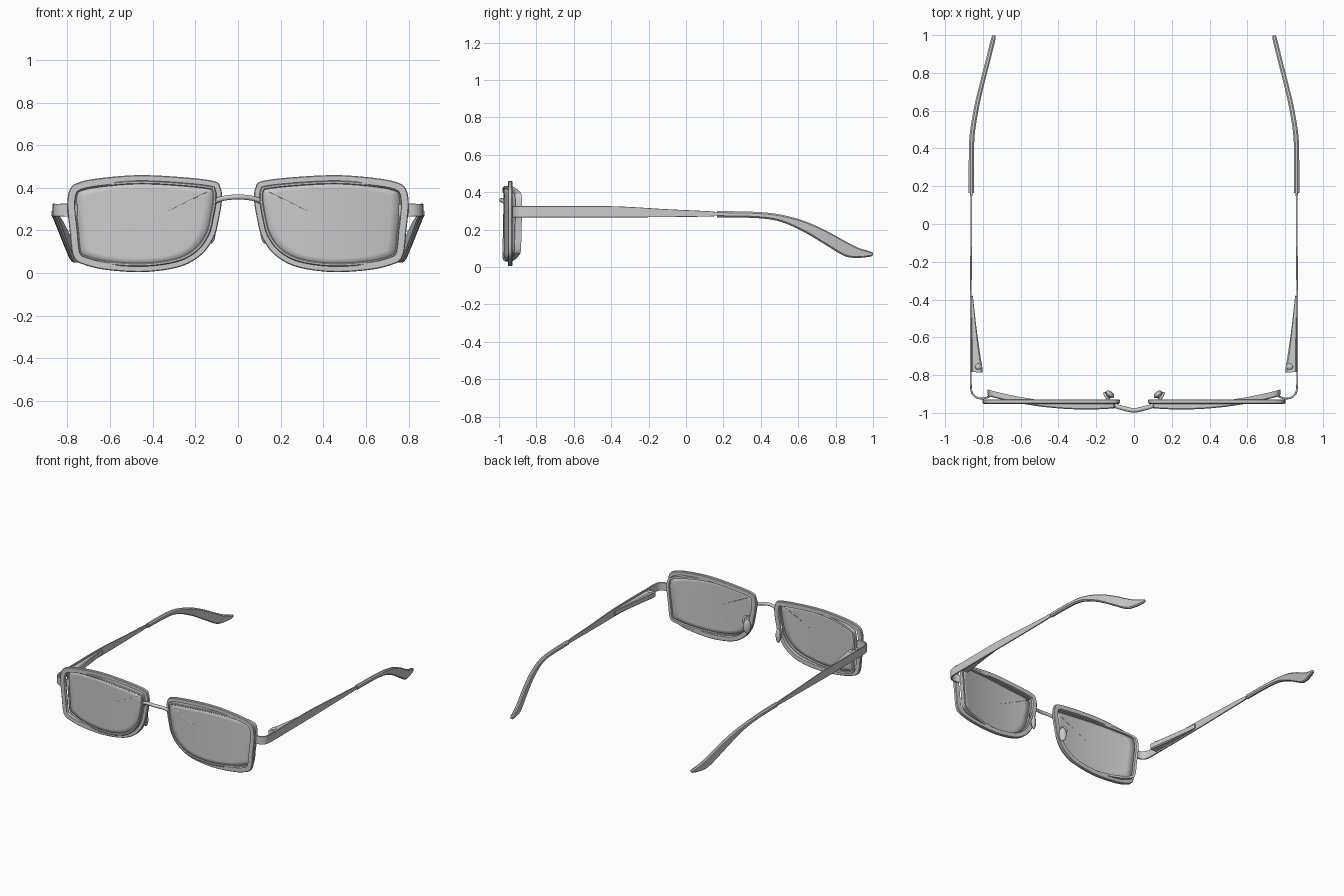
import bpy, bmesh, math
from mathutils import Vector

if "Cube" in bpy.data.objects:
    bpy.data.objects.remove(bpy.data.objects["Cube"])

gray = bpy.data.materials.new("plain gray")
gray.use_nodes = True
gray.diffuse_color = (0.6, 0.6, 0.6, 1)
gray.node_tree.nodes["Principled BSDF"].inputs["Base Color"].default_value = (0.6, 0.6, 0.6, 1)


def finish(ob, mirror=True, angle=35):
    ob.data.materials.append(gray)
    bpy.ops.object.select_all(action="DESELECT")
    bpy.context.view_layer.objects.active = ob
    ob.select_set(True)
    if ob.type == "MESH":
        bpy.ops.object.shade_smooth_by_angle(angle=math.radians(angle))
    if mirror:
        mod = ob.modifiers.new("Mirror", "MIRROR")
        mod.use_mirror_merge = False
    return ob


def mesh_object(name, bm, **kw):
    bmesh.ops.recalc_face_normals(bm, faces=bm.faces)
    me = bpy.data.meshes.new(name)
    bm.to_mesh(me)
    bm.free()
    ob = bpy.data.objects.new(name, me)
    bpy.context.collection.objects.link(ob)
    return finish(ob, **kw)


def spline(pts, steps, closed):
    """Catmull-Rom interpolation of points of any dimension."""
    n, out = len(pts), []
    pick = lambda i: Vector(pts[i % n] if closed else pts[max(0, min(n - 1, i))])
    for i in range(n if closed else n - 1):
        a, b, c, d = (pick(i + k) for k in (-1, 0, 1, 2))
        for k in range(steps):
            t = k / steps
            out.append(0.5 * (2 * b + (c - a) * t + (2 * a - 5 * b + 4 * c - d) * t * t
                              + (3 * b - a - 3 * c + d) * t ** 3))
    if not closed:
        out.append(Vector(pts[-1]))
    return out


def skin(bm, rings, close_rings):
    """Bridge successive closed loops of vertices."""
    last = len(rings) if close_rings else len(rings) - 1
    for i in range(last):
        a, b = rings[i], rings[(i + 1) % len(rings)]
        for j in range(len(a)):
            k = (j + 1) % len(a)
            bm.faces.new((a[j], a[k], b[k], b[j]))


# Eyewire outline in x, z
outline = spline([(.115, .432), (.29, .452), (.48, .459), (.665, .443), (.755, .422),
                  (.79, .39), (.801, .32), (.79, .2), (.772, .075), (.71, .035),
                  (.595, .012), (.43, .005), (.27, .03), (.17, .087), (.113, .167),
                  (.09, .25), (.075, .345), (.082, .4)], 6, True)


def inset(d):
    pts = []
    for i, p in enumerate(outline):
        t = (outline[(i + 1) % len(outline)] - outline[i - 1]).normalized()
        pts.append(p + d * Vector((t.y, -t.x)))
    return pts


def flat(x):
    return -.94


def wrap(x):
    """Front curvature of the lens."""
    return -.974 + .26 * max(0, x - .25) ** 2 + .3 * max(0, .25 - x) ** 2


def sweep_outline(name, profile, depth):
    bm = bmesh.new()
    rings = [[bm.verts.new((p.x, depth(p.x) + y, p.y)) for p in inset(d)] for d, y in profile]
    skin(bm, rings, True)
    return mesh_object(name, bm)


# Flat outer frame and the wrapped inner rim that holds the lens
sweep_outline("outer_frame", [(0, -.008), (.004, -.012), (.034, -.012), (.036, -.008),
                              (.036, .008), (.034, .012), (.004, .012), (0, .008)], flat)
sweep_outline("lens_rim", [(.026, -.003), (.03, -.008), (.038, -.008), (.042, -.003),
                           (.042, .026), (.026, .026)], wrap)

# Curved lens
bm = bmesh.new()
edge, centre = inset(.036), Vector((.44, .235))
rings = []
for s in (1, .85, .7, .55, .4, .25, .1):
    pts = [centre + (p - centre) * s for p in edge]
    rings.append([bm.verts.new((p.x, wrap(p.x) + .004, p.y)) for p in pts])
skin(bm, rings, False)
bm.faces.new(rings[-1])
lens = mesh_object("lens", bm)
solid = lens.modifiers.new("Thickness", "SOLIDIFY")
solid.thickness = .01
solid.offset = 0


def strip(name, rows, steps=5, corner=.3):
    """Loft chamfered sections; a row is x, y, low z, high z, thickness."""
    bm = bmesh.new()
    path, rings = spline(rows, steps, False), []
    for i, r in enumerate(path):
        t = path[min(i + 1, len(path) - 1)] - path[max(i - 1, 0)]
        n = Vector((t[1], -t[0], 0)).normalized()
        mid, w, h = Vector((r[0], r[1], (r[2] + r[3]) / 2)), r[4] / 2, (r[3] - r[2]) / 2
        c = min(w, h) * corner
        ring = []
        for sx, sz in ((1, 1), (-1, 1), (-1, -1), (1, -1)):
            ends = [(w * sx, (h - c) * sz), ((w - c) * sx, h * sz)]
            for u, v in (ends if sx == sz else ends[::-1]):
                ring.append(bm.verts.new(mid + n * u + Vector((0, 0, v))))
        rings.append(ring)
    skin(bm, rings, False)
    bm.faces.new(rings[0])
    bm.faces.new(rings[-1])
    return mesh_object(name, bm)


# End piece bending round from the frame into the temple
strip("end_piece", [(.755, -.905, .268, .322, .01), (.79, -.922, .265, .325, .01),
                    (.83, -.92, .265, .325, .01), (.857, -.895, .265, .325, .01),
                    (.864, -.85, .265, .325, .01), (.864, -.78, .265, .325, .01)])
# Thin tapering temple
strip("temple", [(.864, -.8, .265, .325, .01), (.864, -.4, .265, .325, .009),
                 (.862, -.1, .267, .309, .009), (.862, .13, .27, .298, .009),
                 (.861, .15, .274, .293, .012), (.861, .19, .274, .293, .012)])
# Curved ear tip
strip("temple_tip", [(.861, .165, .266, .299, .028), (.861, .32, .264, .297, .028),
                     (.859, .44, .256, .29, .027), (.849, .53, .234, .275, .026),
                     (.829, .64, .183, .243, .025), (.803, .75, .117, .193, .024),
                     (.777, .85, .058, .138, .024), (.76, .92, .049, .103, .024),
                     (.745, .98, .055, .085, .023), (.741, .998, .062, .077, .016)], 5, .6)
# Hinge wedge on the inside of the temple
strip("hinge_wedge", [(.832, -.785, .272, .318, .058), (.832, -.76, .272, .318, .058),
                      (.837, -.7, .272, .318, .048), (.848, -.55, .274, .314, .028),
                      (.858, -.38, .276, .31, .01)])


def ball(name, loc, scale, turn=0):
    bpy.ops.mesh.primitive_uv_sphere_add(segments=24, ring_count=12)
    ob = bpy.context.object
    ob.name = name
    ob.scale, ob.rotation_euler, ob.location = scale, (0, 0, turn), loc
    bpy.ops.object.transform_apply(location=True, rotation=True, scale=True)
    return finish(ob)


def tube(name, pts, radius, mirror):
    cu = bpy.data.curves.new(name, "CURVE")
    cu.dimensions = "3D"
    cu.bevel_depth, cu.bevel_resolution, cu.use_fill_caps = radius, 3, True
    path = spline(pts, 8, False)
    sp = cu.splines.new("POLY")
    sp.points.add(len(path) - 1)
    for q, p in zip(sp.points, path):
        q.co = (*p, 1)
    sp.use_smooth = True
    ob = bpy.data.objects.new(name, cu)
    bpy.context.collection.objects.link(ob)
    return finish(ob, mirror)


# Hinge screw, bridge and nose pads on wire arms
ball("hinge_screw", (.825, -.755, .318), (.016, .016, .008))
tube("bridge", [(-.11, -.958, .335), (-.07, -.972, .35), (0, -.986, .357),
                (.07, -.972, .35), (.11, -.958, .335)], .012, False)
ball("nose_pad", (.128, -.902, .19), (.016, .026, .052), -.9)
ball("pad_mount", (.135, -.913, .19), (.014, .014, .018))
tube("pad_arm", [(.125, -.945, .25), (.15, -.91, .255), (.155, -.895, .225),
                 (.138, -.905, .195)], .007, True)
